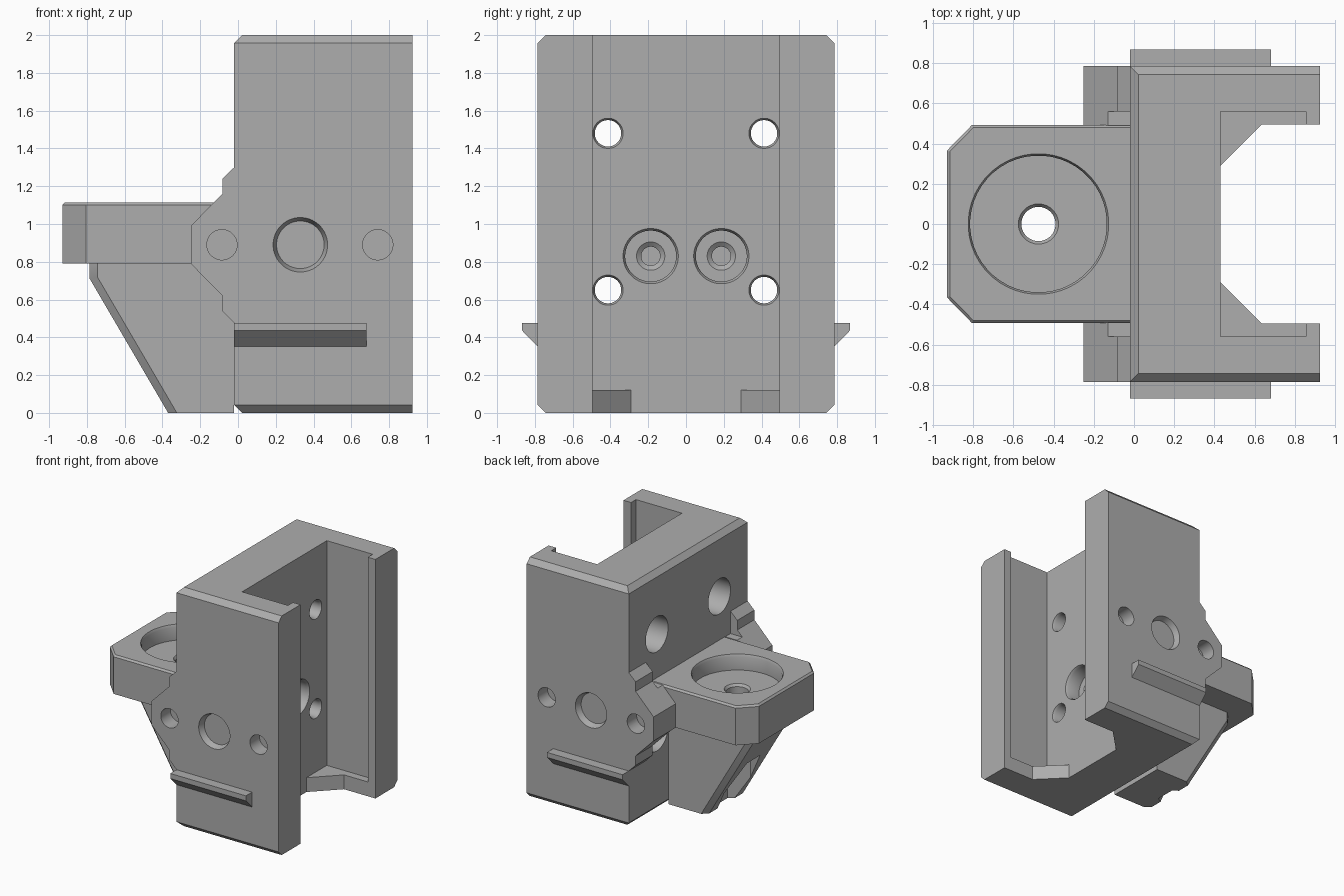
import bpy, bmesh
from math import cos, sin, tau

if "Cube" in bpy.data.objects:
    bpy.data.objects.remove(bpy.data.objects["Cube"])

grey = bpy.data.materials.new("plain_grey")
grey.use_nodes = True
colour = (0.42, 0.42, 0.42, 1)
grey.diffuse_color = colour
grey.node_tree.nodes["Principled BSDF"].inputs["Base Color"].default_value = colour


def place(axis, u, v, t):
    return {"x": (t, u, v), "y": (u, t, v), "z": (u, v, t)}[axis]


def loft(name, axis, sections, bevel=0, pick=None):
    """Closed solid through matching outlines [(t, points), ...] along an axis."""
    bm = bmesh.new()
    rings = [[bm.verts.new(place(axis, u, v, t)) for u, v in pts] for t, pts in sections]
    for a, b in zip(rings, rings[1:]):
        for i in range(len(a)):
            j = (i + 1) % len(a)
            bm.faces.new((a[i], a[j], b[j], b[i]))
    bm.faces.new(rings[0])
    bm.faces.new(rings[-1])
    bmesh.ops.recalc_face_normals(bm, faces=bm.faces)
    if pick:
        edges = [e for e in bm.edges if pick(e.verts[0].co, e.verts[1].co)]
        bmesh.ops.bevel(bm, geom=edges, offset=bevel, segments=1, affect="EDGES")
    mesh = bpy.data.meshes.new(name)
    bm.to_mesh(mesh)
    bm.free()
    mesh.materials.append(grey)
    ob = bpy.data.objects.new(name, mesh)
    bpy.context.collection.objects.link(ob)
    return ob


def prism(name, axis, pts, a, b, **kw):
    return loft(name, axis, [(a, pts), (b, pts)], **kw)


def box(name, x, y, z, **kw):
    pts = [(x[0], y[0]), (x[1], y[0]), (x[1], y[1]), (x[0], y[1])]
    return prism(name, "z", pts, *z, **kw)


def bore(axis, u, v, steps, sides=48):
    """Stepped round cutter from (position, radius) pairs."""
    def ring(r):
        return [(u + r * cos(tau * (i + .5) / sides), v + r * sin(tau * (i + .5) / sides))
                for i in range(sides)]
    return loft("cutter", axis, [(t, ring(r)) for t, r in steps])


def cut(ob, *cutters):
    for c in cutters:
        c.hide_render = True
        mod = ob.modifiers.new("cut", "BOOLEAN")
        mod.operation, mod.solver, mod.object = "DIFFERENCE", "EXACT", c
        dg = bpy.context.evaluated_depsgraph_get()
        mesh = bpy.data.meshes.new_from_object(ob.evaluated_get(dg))
        ob.modifiers.clear()
        ob.data = mesh
        bpy.data.objects.remove(c)


def mirrored(half):
    return half + [(x, -y) for x, y in reversed(half)]


# Main block, chamfered along its sides and its back edge
BACK, SIDE, TOP = -0.02, 0.785, 2.0


def block_edge(a, b):
    if abs(a.z - b.z) > .01:
        return False
    return abs(a.y - b.y) < .01 or a.x + b.x < 0


block = box("main_block", (BACK, .925), (-SIDE, SIDE), (0, TOP), bevel=.042, pick=block_edge)

# Channel with retaining lips, and the angled mouth in its floor
cut(block,
    prism("cutter", "z", mirrored([(.43, .56), (.855, .56), (.855, .495), (1.2, .495)]), .12, 2.2),
    prism("cutter", "z", mirrored([(.43, .29), (.635, .495), (1.2, .495)]), -.1, .13))

# Screw holes with head clearance on the back, and blind stepped pockets
for s in (-1, 1):
    for z in (.65, 1.48):
        cut(block, bore("x", s * .413, z,
                        [(-.5, .147), (.2, .147), (.2, .07), (.41, .07), (.44, .085)]))
    cut(block, bore("x", s * .187, .83,
                    [(.1, .05), (.28, .05), (.3, .075), (.3, .135), (.41, .135), (.44, .152)]))


# Shallow pocket and pin holes in each side
def pin_hole(s, x):
    return bore("y", x, .89, [(s * .9, .08), (s * .66, .08)])


for s in (-1, 1):
    cut(block, pin_hole(s, -.085), pin_hole(s, .74),
        bore("y", .33, .89, [(s * .8, .15), (s * .735, .126)]))

# Bracket ears and wedge rails on both sides
ear_profile = [(BACK, 1.3), (-.083, 1.24), (-.083, 1.16), (-.25, .99),
               (-.25, .79), (-.083, .62), (-.083, .54), (BACK, .477)]
rail_profile = [(SIDE, .477), (.867, .477), (.867, .435), (SIDE, .352)]
parts = [block]
for s, side in ((-1, "right"), (1, "left")):
    ear = prism(side + "_ear", "y", ear_profile, s * .49, s * SIDE)
    inner = sorted((s * .4, s * .56))
    cut(ear, box("cutter", (-.5, .1), inner, (1.113, 1.5)),
        box("cutter", (-.5, .1), inner, (.3, .79)), pin_hole(s, -.085))
    rail = prism(side + "_rail", "x", [(s * y, z) for y, z in rail_profile], BACK, .68)
    parts += [ear, rail]


# Platform with a round recess and a centre hole
def platform_outline(e):
    return mirrored([(-.93 + e, .365 - e * .4), (-.805 + e * .4, .493 - e), (BACK, .493 - e)])


platform = loft("platform", "z", [(.79, platform_outline(0)), (1.1, platform_outline(0)),
                                  (1.115, platform_outline(.014))])
cut(platform, bore("z", -.475, 0, [(1.13, .357), (1.095, .34), (.985, .34),
                                   (.985, .1), (.965, .085), (.7, .085)]))
parts.append(platform)


# Sloped support under the platform with a nut pocket
def support_edge(a, b):
    return abs(a.y - b.y) < .01 and max(a.x, b.x) < -.3 and min(a.z, b.z) < .75


support = prism("support", "y", [(BACK, 0), (-.37, 0), (-.785, .71), (-.785, .79), (BACK, .79)],
                -.262, .262, bevel=.04, pick=support_edge)
cut(support, bore("z", -.475, 0, [(-.1, .085), (.9, .085)]),
    bore("z", -.475, 0, [(-.1, .173), (.6, .173)], sides=6))
parts.append(support)

# Smooth the round walls, keep edges sharp
for ob in bpy.context.selected_objects:
    ob.select_set(False)
for ob in parts:
    ob.select_set(True)
bpy.context.view_layer.objects.active = block
bpy.ops.object.shade_smooth_by_angle()
